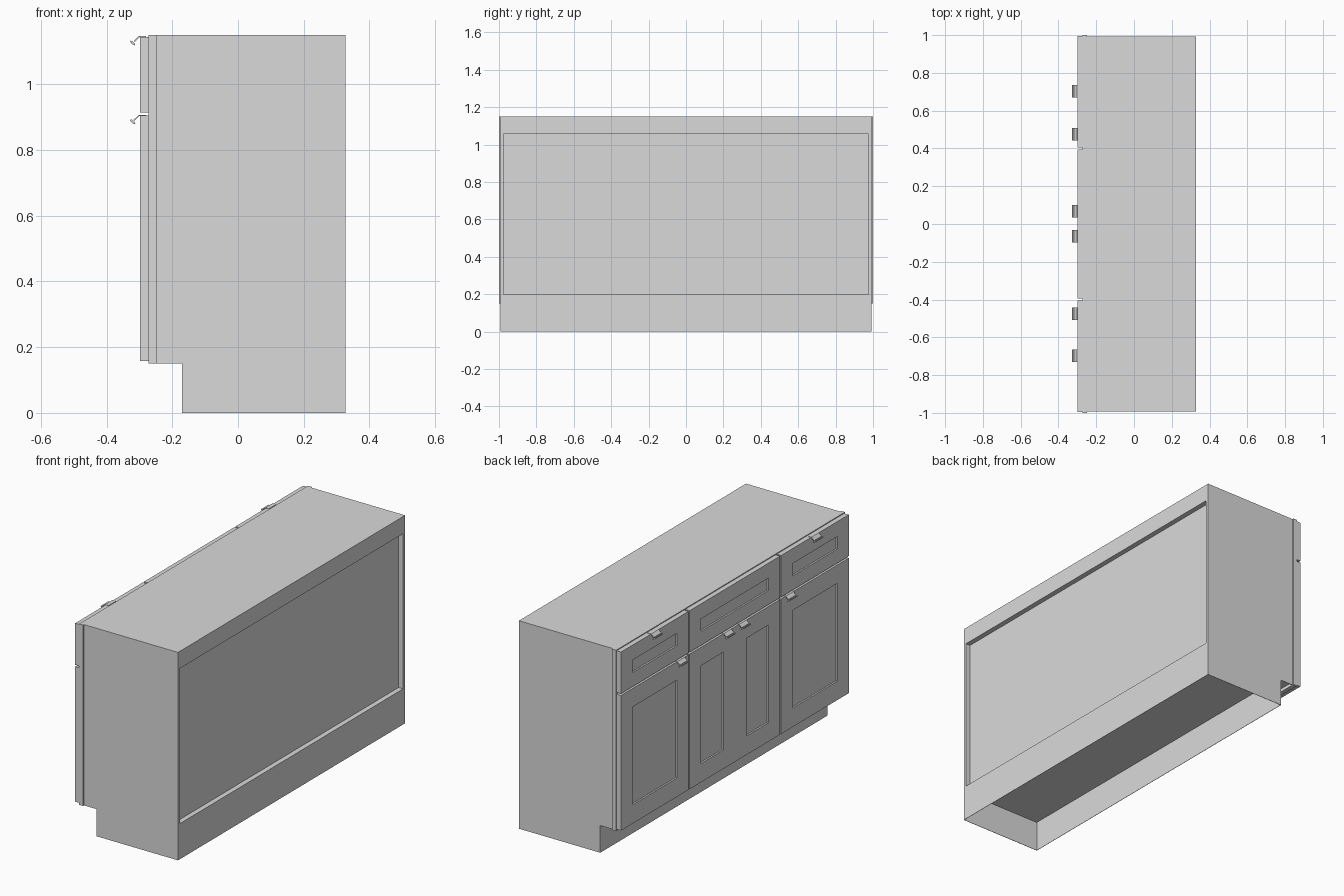
import bpy, bmesh, math

cube = bpy.data.objects.get("Cube")
if cube:
    bpy.data.objects.remove(cube, do_unlink=True)

GREY = (0.7, 0.7, 0.7, 1)
grey = bpy.data.materials.new("light_grey")
grey.use_nodes = True
grey.diffuse_color = GREY
grey.node_tree.nodes["Principled BSDF"].inputs["Base Color"].default_value = GREY


def finish(name, bm):
    bmesh.ops.recalc_face_normals(bm, faces=bm.faces)
    mesh = bpy.data.meshes.new(name)
    bm.to_mesh(mesh)
    bm.free()
    mesh.materials.append(grey)
    obj = bpy.data.objects.new(name, mesh)
    bpy.context.collection.objects.link(obj)
    return obj


def box_bm(x, y, z):
    bm = bmesh.new()
    bmesh.ops.create_cube(bm, size=1)
    for v in bm.verts:
        v.co = [r[0] if c < 0 else r[1] for c, r in zip(v.co, (x, y, z))]
    return bm


def box(name, x, y, z):
    return finish(name, box_bm(x, y, z))


def recessed(name, x, y, z, inner_y, inner_z, side, depth):
    """Box whose face towards side * x has a sunken rectangle."""
    bm = box_bm(x, y, z)
    bm.normal_update()
    face = max(bm.faces, key=lambda f: f.normal.x * side)
    bmesh.ops.inset_region(bm, faces=[face], thickness=0.01)
    cy, cz = sum(y) / 2, sum(z) / 2
    for v in face.verts:
        v.co.y = inner_y[v.co.y > cy]
        v.co.z = inner_z[v.co.z > cz]
    new = bmesh.ops.extrude_face_region(bm, geom=[face])["geom"]
    bmesh.ops.translate(bm, vec=(-side * depth, 0, 0),
                        verts=[g for g in new if isinstance(g, bmesh.types.BMVert)])
    if face.is_valid:
        bmesh.ops.delete(bm, geom=[face], context='FACES_ONLY')
    return finish(name, bm)


def extrude_profile(name, points, y0, y1):
    """Prism along y from (x, z) points."""
    bm = bmesh.new()
    face = bm.faces.new([bm.verts.new((px, y0, pz)) for px, pz in points])
    new = bmesh.ops.extrude_face_region(bm, geom=[face])["geom"]
    bmesh.ops.translate(bm, vec=(0, y1 - y0, 0),
                        verts=[g for g in new if isinstance(g, bmesh.types.BMVert)])
    return finish(name, bm)


W, H = 0.992, 1.15               # half width, height
KICK, FLOOR = 0.15, 0.168        # notch height, underside of the body
FRAME, TOE, REAR = -0.248, -0.17, 0.3275
SKIN = 0.002                     # thickness of the hollow base

# Cabinet body with a sunken back
recessed("cabinet_body", (FRAME, REAR), (-W, W), (FLOOR, H),
         (-0.975, 0.975), (0.197, 1.055), 1, 0.028)

# Hollow base, open underneath, with a toe notch
base_profile = [(FRAME, KICK), (TOE, KICK), (TOE, 0), (REAR, 0), (REAR, FLOOR), (FRAME, FLOOR)]
extrude_profile("left_base", base_profile, W - SKIN, W)
extrude_profile("right_base", base_profile, -W, -W + SKIN)
inner = (-W + SKIN, W - SKIN)
box("toe_board", (TOE, TOE + SKIN), inner, (0, FLOOR))
box("back_base", (REAR - SKIN, REAR), inner, (0, FLOOR))

# Face plate behind the doors
box("face_frame", (-0.272, FRAME), (-1, 1), (KICK, H))

# Doors and drawer fronts
FRONT = (-0.299, -0.272)
STILE = 0.1
DOOR_Z, DRAWER_Z = (0.158, 0.905), (0.915, 1.145)
bays = {"right": (-0.995, -0.405), "middle": (-0.395, 0.395), "left": (0.405, 0.995)}
doors = {"right": bays["right"], "middle_right": (-0.395, 0),
         "middle_left": (0, 0.395), "left": bays["left"]}
for name, y in bays.items():
    recessed(name + "_drawer_front", FRONT, y, DRAWER_Z,
             (y[0] + STILE, y[1] - STILE), (0.993, 1.062), -1, 0.009)
for name, y in doors.items():
    recessed(name + "_door", FRONT, y, DOOR_Z,
             (y[0] + STILE, y[1] - STILE), (0.262, 0.803), -1, 0.009)


# Edge pulls: thin tab on the top edge, sloping lip, rounded grip
def pull(name, y, z):
    half = 0.033
    tab = [(-0.28, 0), (-0.302, 0), (-0.318, -0.015), (-0.315, -0.018), (-0.300, -0.003), (-0.28, -0.003)]
    extrude_profile(name + "_tab", [(x, z + 0.002 + dz) for x, dz in tab], y - half, y + half)
    grip = [(-0.3205 + 0.0072 * math.cos(a) - 0.003 * math.sin(a),
             z - 0.019 + 0.0065 * math.sin(a) - 0.003 * math.cos(a))
            for a in [i * math.tau / 12 for i in range(12)]]
    extrude_profile(name + "_grip", grip, y - half, y + half)


for name, y, z in (("left_drawer_pull", 0.702, DRAWER_Z[1]),
                   ("right_drawer_pull", -0.698, DRAWER_Z[1]),
                   ("left_door_pull", 0.475, DOOR_Z[1]),
                   ("middle_left_door_pull", 0.068, DOOR_Z[1]),
                   ("middle_right_door_pull", -0.066, DOOR_Z[1]),
                   ("right_door_pull", -0.474, DOOR_Z[1])):
    pull(name, y, z)
